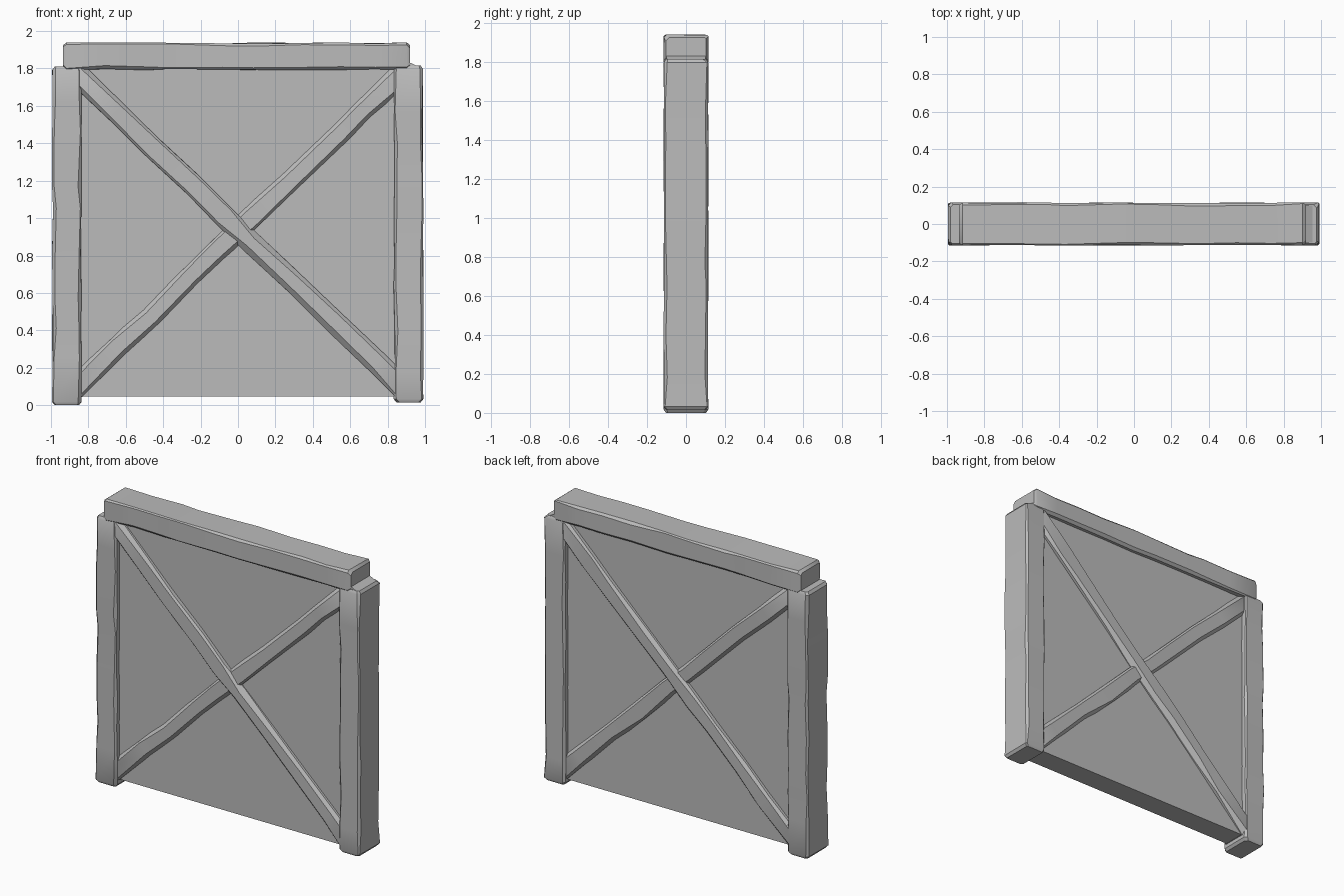
import bpy, bmesh, random
from mathutils import Vector

random.seed(4)
if "Cube" in bpy.data.objects:
    bpy.data.objects.remove(bpy.data.objects["Cube"], do_unlink=True)

grey = bpy.data.materials.new("plain grey")
grey.use_nodes = True
grey.diffuse_color = (0.5, 0.5, 0.5, 1)
bsdf = grey.node_tree.nodes["Principled BSDF"]
bsdf.inputs["Base Color"].default_value = (0.5, 0.5, 0.5, 1)
bsdf.inputs["Roughness"].default_value = 0.8


def finish(name, bm, smooth=True):
    bmesh.ops.recalc_face_normals(bm, faces=bm.faces)
    mesh = bpy.data.meshes.new(name)
    bm.to_mesh(mesh)
    bm.free()
    mesh.materials.append(grey)
    obj = bpy.data.objects.new(name, mesh)
    bpy.context.collection.objects.link(obj)
    if smooth:
        bpy.ops.object.select_all(action="DESELECT")
        obj.select_set(True)
        bpy.context.view_layer.objects.active = obj
        bpy.ops.object.shade_smooth_by_angle(angle=0.6)
    return obj


def ring(bm, centre, side, width, y0, y1, chamfer, wobble):
    """Eight-sided worn section: a rectangle with each corner cut unevenly."""
    verts = []
    half = width / 2
    mid, depth = (y0 + y1) / 2, (y1 - y0) / 2
    for sx, sy in ((-1, -1), (1, -1), (1, 1), (-1, 1)):
        cut = chamfer * random.uniform(0.4, 1.3)
        h = half - random.uniform(0, wobble)
        d = depth - random.uniform(0, wobble * 0.4)
        pair = [(sx * h, sy * (d - cut)), (sx * (h - cut), sy * d)]
        if sx * sy < 0:
            pair.reverse()
        for u, v in pair:
            verts.append(bm.verts.new(centre + side * u + Vector((0, mid + v, 0))))
    return verts


def beam(name, start, end, width, y0, y1, chamfer=0.014, wobble=0.008, steps=9):
    """Hand-hewn timber running between two points in the x-z plane."""
    a, b = Vector((start[0], 0, start[1])), Vector((end[0], 0, end[1]))
    axis = (b - a).normalized()
    side = Vector((0, 1, 0)).cross(axis)
    bm = bmesh.new()
    rings = []
    for i in range(steps + 1):
        t = i / steps
        if 0 < i < steps:
            t += random.uniform(-0.3, 0.3) / steps
        centre = a.lerp(b, t)
        if i in (0, steps):
            # Rounded end: a smaller cap, then the full section just inside it
            inward = axis * (0.018 if i == 0 else -0.018)
            cap = ring(bm, centre, side, width - 0.03, y0 + 0.012, y1 - 0.012, chamfer, 0)
            full = ring(bm, centre + inward, side, width, y0, y1, chamfer, 0.003)
            rings += [cap, full] if i == 0 else [full, cap]
        else:
            rings.append(ring(bm, centre, side, width, y0, y1, chamfer, wobble))
    for lower, upper in zip(rings, rings[1:]):
        for k in range(8):
            n = (k + 1) % 8
            bm.faces.new((lower[k], lower[n], upper[n], upper[k]))
    bm.faces.new(rings[0])
    bm.faces.new(rings[-1])
    return finish(name, bm)


# Flat infill panel
bm = bmesh.new()
bmesh.ops.create_cube(bm, size=1)
for v in bm.verts:
    v.co = Vector((v.co.x * 1.76, v.co.y * 0.15, 0.95 + v.co.z * 1.81))
finish("infill_panel", bm, smooth=False)

# Upright posts and top rail
beam("right_post", (-0.915, 0.0), (-0.915, 1.81), 0.16, -0.115, 0.115)
beam("left_post", (0.912, 0.015), (0.912, 1.815), 0.16, -0.115, 0.115)
beam("top_rail", (-0.935, 1.865), (0.92, 1.865), 0.15, -0.115, 0.115)

# Small worn shoulder where the left post meets the rail
bm = bmesh.new()
bmesh.ops.create_cube(bm, size=1)
for v in bm.verts:
    inner = v.co.x < 0
    top = 1.85 if inner else 1.805
    v.co = Vector((0.88 if inner else 0.975, v.co.y * 0.2, top if v.co.z > 0 else 1.77))
finish("post_shoulder", bm, smooth=False)

# Crossed braces, each standing proud on one side of the panel
beam("front_brace", (-0.88, 1.79), (0.89, 0.085), 0.125, -0.112, 0.097, 0.024, 0.009)
beam("back_brace", (-0.89, 0.075), (0.88, 1.78), 0.125, -0.097, 0.112, 0.024, 0.009)
